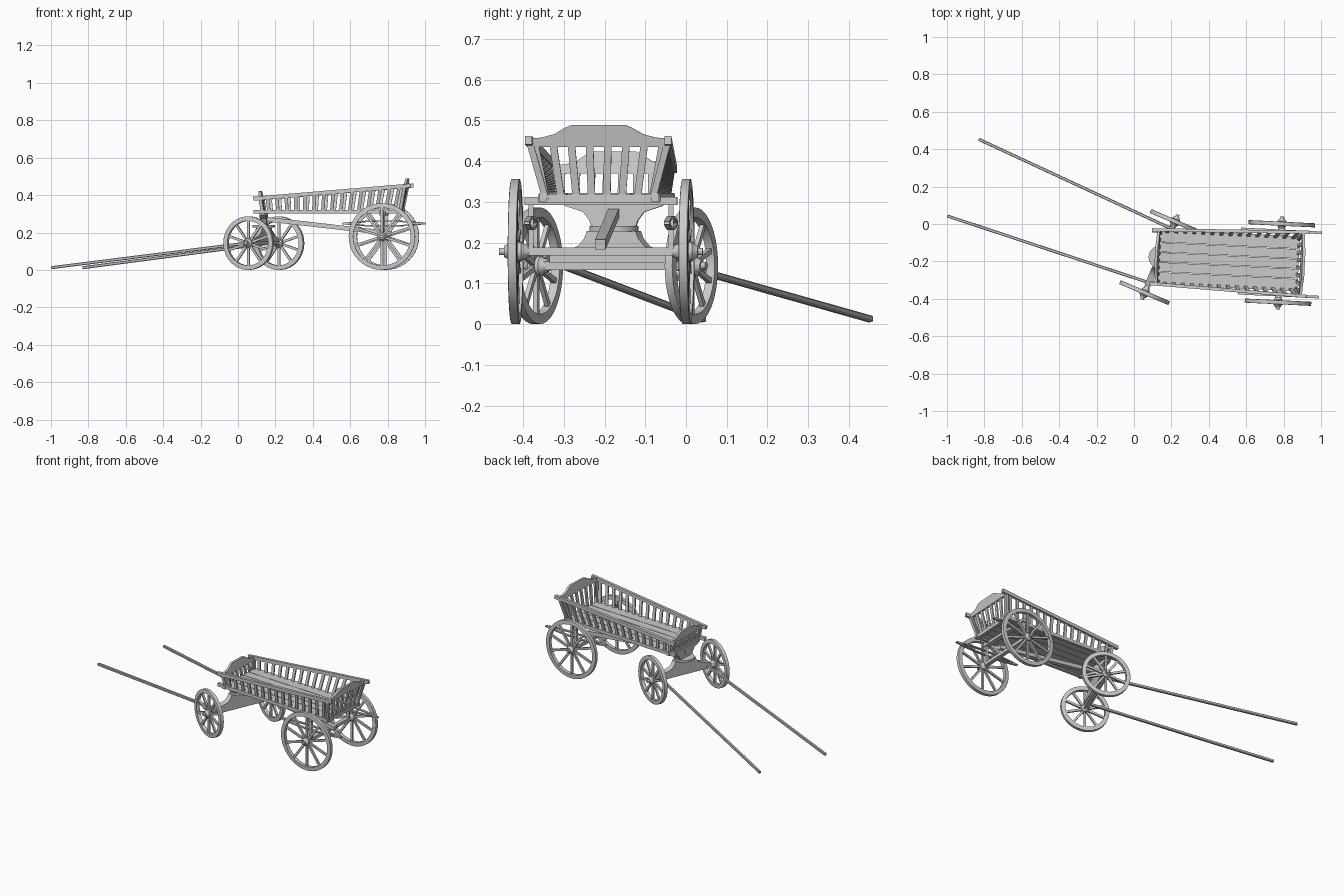
import bpy, bmesh, math
from mathutils import Matrix, Vector

if "Cube" in bpy.data.objects:
    bpy.data.objects.remove(bpy.data.objects["Cube"])

V = Vector
# body frame and steered front carriage frame share the pivot point
PIVOT = Matrix.Translation((0.138, -0.177, 0))
BODY = PIVOT @ Matrix.Rotation(math.radians(-2.8), 4, 'Z')
FRONT = PIVOT @ Matrix.Rotation(math.radians(-23.2), 4, 'Z')


def finish(name, bm, M):
    bmesh.ops.recalc_face_normals(bm, faces=bm.faces)
    me = bpy.data.meshes.new(name)
    bm.to_mesh(me)
    bm.free()
    me.shade_smooth()
    me.set_sharp_from_angle(angle=math.radians(30))
    ob = bpy.data.objects.new(name, me)
    ob.matrix_world = M
    bpy.context.collection.objects.link(ob)
    return ob


def add_beam(bm, a, b, w, h, side=(0, 1, 0)):
    """Box from a to b; w is measured along side, h across it."""
    a, b = V(a), V(b)
    d = (b - a).normalized()
    n = d.cross(V(side)).normalized()
    s = n.cross(d).normalized()
    R = Matrix((d, s, n)).transposed().to_4x4()
    S = Matrix.Diagonal(((b - a).length, w, h, 1))
    bmesh.ops.create_cube(bm, size=1, matrix=Matrix.Translation((a + b) / 2) @ R @ S)


def beam(name, a, b, w, h, M, side=(0, 1, 0)):
    bm = bmesh.new()
    add_beam(bm, a, b, w, h, side)
    return finish(name, bm, M)


def board(name, pts, x, t, M, lean=0, z0=0):
    """Mirrored (y, z) half profile extruded along x, leaning with height."""
    bm = bmesh.new()
    outline = pts + [(-y, z) for y, z in reversed(pts)]
    vs = [bm.verts.new((x - t / 2 + lean * (z - z0), y, z)) for y, z in outline]
    f = bm.faces.new(vs)
    r = bmesh.ops.extrude_face_region(bm, geom=[f])
    bmesh.ops.translate(bm, vec=(t, 0, 0), verts=[v for v in r['geom'] if isinstance(v, bmesh.types.BMVert)])
    return finish(name, bm, M)


def add_lathe(bm, prof, closed, n=40):
    """Spin an (axial y, radius) profile around the y axis."""
    vs = [bm.verts.new((r, y, 0)) for y, r in prof]
    es = [bm.edges.new(p) for p in zip(vs, vs[1:])]
    if closed:
        es.append(bm.edges.new((vs[-1], vs[0])))
    bmesh.ops.spin(bm, geom=vs + es, axis=(0, 1, 0), cent=(0, 0, 0), angle=2 * math.pi, steps=n)
    bmesh.ops.remove_doubles(bm, verts=bm.verts, dist=1e-5)


def wheel(name, M, x, y, r):
    bm = bmesh.new()
    # rim with thin tyre
    add_lathe(bm, [(-.011, r - .024), (-.011, r - .004), (-.01, r), (.01, r), (.011, r - .004), (.011, r - .024)], True)
    # stepped hub
    add_lathe(bm, [(-.036, 0), (-.036, .013), (-.018, .02), (-.014, .024), (.014, .024), (.018, .019),
                   (.028, .014), (.028, .009), (.04, .009), (.04, 0)], False, 20)
    for i in range(10):
        a = math.radians(36 * i + 90)
        d = V((math.cos(a), 0, math.sin(a)))
        add_beam(bm, d * .02, d * (r - .02), .011, .013)
    if y < 0:
        bmesh.ops.scale(bm, vec=(1, -1, 1), verts=bm.verts)
    finish(name, bm, M @ Matrix.Translation((x, y, r)))


# wheels and axles
RX = .643
for s, side in ((1, "right"), (-1, "left")):
    wheel("rear_wheel_" + side, BODY, RX, s * .21, .178)
    wheel("front_wheel_" + side, FRONT, 0, s * .207, .143)
beam("rear_axle", (RX, -.2, .178), (RX, .2, .178), .024, .02, BODY, (1, 0, 0))
beam("front_axle", (0, -.2, .143), (0, .2, .143), .028, .022, FRONT, (1, 0, 0))

# steering: flared lower bolster, turntable, flared upper bolster
board("lower_bolster", [(.165, .15), (.165, .168), (.11, .182), (.088, .192), (.072, .21), (.065, .228)], 0, .035, FRONT)
bm = bmesh.new()
add_lathe(bm, [(-.007, 0), (-.007, .06), (.007, .06), (.007, 0)], False, 32)
finish("turntable", bm, PIVOT @ Matrix.Translation((0, 0, .234)) @ Matrix.Rotation(math.pi / 2, 4, 'X'))
board("upper_bolster", [(.055, .24), (.06, .255), (.075, .275), (.12, .29), (.125, .302)], 0, .035, BODY)
beam("reach_pole", (-.02, 0, .275), (.685, 0, .195), .026, .024, BODY)

# shafts
for side, a, b in (("right", (.2, -.025, .147), (-.83, .453, .012)), ("left", (.075, -.312, .147), (-.998, .043, .012))):
    bm = bmesh.new()
    add_beam(bm, a, b, .016, .016)
    bmesh.ops.bevel(bm, geom=bm.edges[:], offset=.003, segments=1, affect='EDGES')
    finish("shaft_" + side, bm, Matrix())

# slim rear leaf springs, held between axle and cross beam
for s, side in ((1, "right"), (-1, "left")):
    bm = bmesh.new()
    for up in (1, -1):
        P = [V((RX + .216 * t, s * .172, .248 + up * .014 * (1 - t * t))) for t in [i / 5 - 1 for i in range(11)]]
        for p, q in zip(P, P[1:]):
            add_beam(bm, p, q, .014, .007)
    add_beam(bm, (RX, s * .172, .18), (RX, s * .172, .3), .012, .02)
    finish("leaf_spring_" + side, bm, BODY)
beam("rear_cross_beam", (RX, -.187, .302), (RX, .187, .302), .03, .02, BODY, (1, 0, 0))

# deck planks
for i in range(5):
    y = (i - 2) * .053
    beam("deck_plank_%d" % (i + 1), (0, y, .315), (.738, y, .315), .05, .012, BODY)


def side_point(u, k, s):
    """Point on the flared side wall, k = 0 sill, 1 top rail."""
    f = u / .75
    return V((u + k * .03 * f - k * .01 * (1 - f), s * (.135 + k * (.01 + .026 * f)), .313 + k * (.071 + .066 * f)))


# flared sides: sill, top rail and slats
for s, side in ((1, "right"), (-1, "left")):
    beam("side_sill_" + side, (-.048, s * .138, .311), (.748, s * .138, .311), .018, .02, BODY)
    beam("side_rail_" + side, side_point(-.037, 1, s), side_point(.762, 1, s), .017, .021, BODY)
    bm = bmesh.new()
    for i in range(15):
        u = .034 + i * .048
        add_beam(bm, side_point(u, 0, s), side_point(u, 1, s), .018, .009, (1, 0, 0))
    finish("side_slats_" + side, bm, BODY)


def gate(name, u, yb, yt, zt, crown, lean, n):
    z0 = .313
    # shaped top board with raised centre
    c = crown - zt
    board(name + "_crown", [(yt, zt - .012), (yt, zt + .2 * c), (yt * .8, zt + .25 * c), (yt * .62, zt + .45 * c),
                            (yt * .48, zt + .8 * c), (yt * .37, crown)], u, .014, BODY, lean, z0)
    bm = bmesh.new()
    for i in range(n):
        k = 2 * i / (n - 1) - 1
        add_beam(bm, (u, k * yb, z0 - .01), (u + lean * (zt - z0), k * (yt - .018), zt), .018, .009)
    finish(name + "_slats", bm, BODY)
    # corner posts and bottom cross bar
    for s, side in ((1, "_right"), (-1, "_left")):
        beam(name + "_post" + side, (u, s * yb, z0 - .01), (u + lean * (zt + .01 - z0), s * (yt - .004), zt + .01), .016, .018, BODY)
    beam(name + "_sill", (u, -yb - .02, z0 - .005), (u, yb + .02, z0 - .005), .018, .02, BODY, (1, 0, 0))


gate("tail_gate", .734, .13, .176, .447, .489, .2, 8)
gate("front_gate", .0, .13, .147, .382, .423, -.18, 8)
